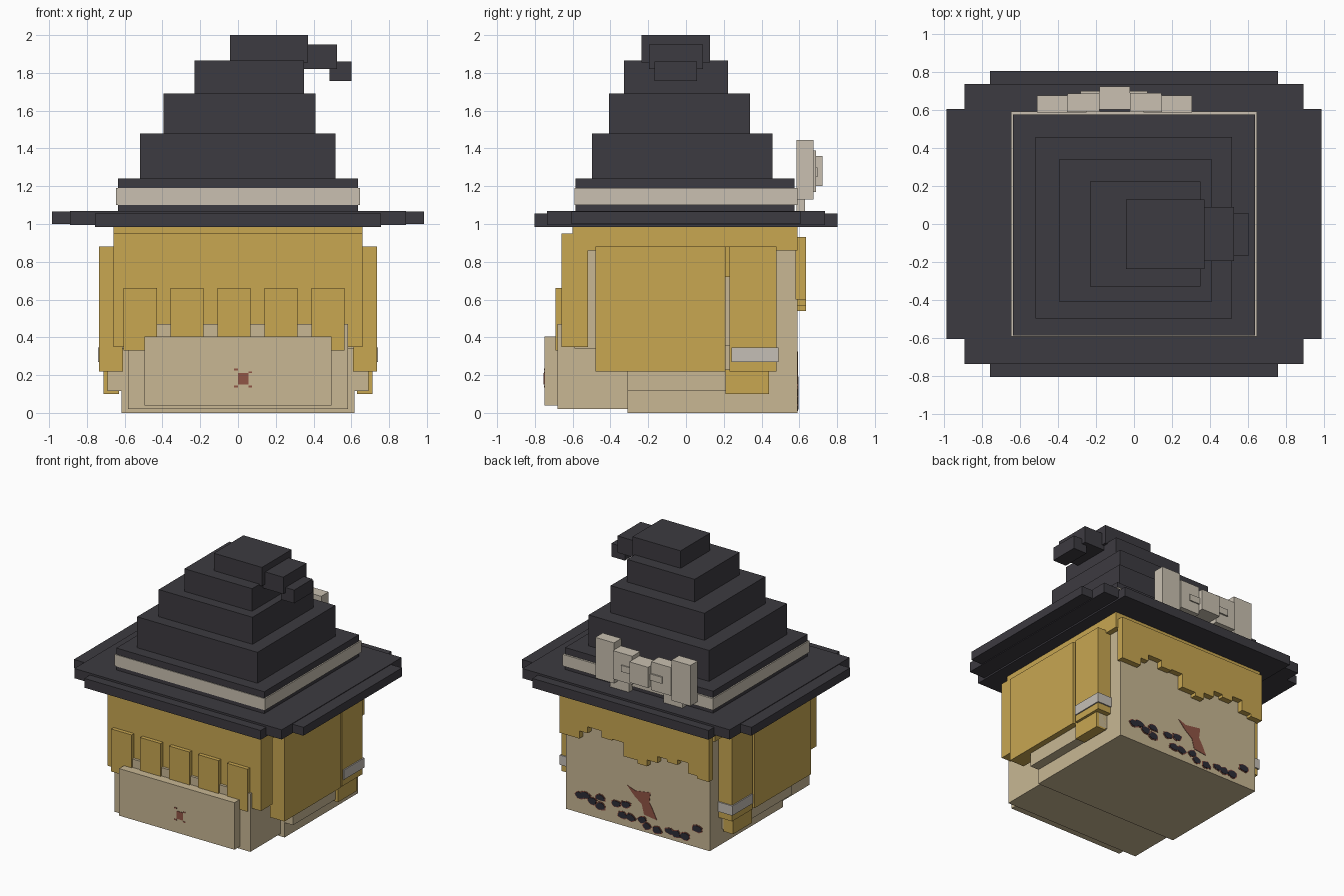
import bpy, bmesh, math, random

if "Cube" in bpy.data.objects:
    bpy.data.objects.remove(bpy.data.objects["Cube"])
random.seed(4)

def mat(name, col):
    m = bpy.data.materials.new(name)
    m.diffuse_color = (*col, 1)
    m.use_nodes = True
    m.node_tree.nodes["Principled BSDF"].inputs["Base Color"].default_value = m.diffuse_color
    return m

HAT = mat("charcoal hat", (0.046, 0.043, 0.052))
GOLD = mat("golden hair", (0.58, 0.385, 0.083))
SKIN = mat("tan skin", (0.58, 0.475, 0.295))
CREAM = mat("cream ribbon", (0.585, 0.53, 0.44))
GREY = mat("pale hair tie", (0.56, 0.52, 0.47))
SCAR = mat("red brown mark", (0.28, 0.09, 0.06))
SPOT = mat("dark spot", (0.026, 0.026, 0.037))

def finish(name, bm, m):
    bmesh.ops.recalc_face_normals(bm, faces=bm.faces)
    me = bpy.data.meshes.new(name)
    bm.to_mesh(me)
    bm.free()
    me.materials.append(m)
    ob = bpy.data.objects.new(name, me)
    bpy.context.collection.objects.link(ob)
    return ob

def box(name, m, x, y, z):
    """Box from (min, max) ranges on each axis."""
    bm = bmesh.new()
    bmesh.ops.create_cube(bm, size=1)
    for v in bm.verts:
        for i, r in enumerate((x, y, z)):
            v.co[i] = r[0] if v.co[i] < 0 else r[1]
    return finish(name, bm, m)

def plate(name, m, pts, y0, y1):
    """Flat outline in x, z extruded from y0 to y1."""
    bm = bmesh.new()
    f = bm.faces.new([bm.verts.new((x, y0, z)) for x, z in pts])
    ext = bmesh.ops.extrude_face_region(bm, geom=[f])
    for v in ext["geom"]:
        if isinstance(v, bmesh.types.BMVert):
            v.co.y = y1
    return finish(name, bm, m)

def sym(w):
    return (-w, w)

# Head
box("head", SKIN, sym(.617), (-.31, .59), (0, .95))
box("upper_skull", SKIN, sym(.615), (-.59, -.30), (.34, .95))
box("lower_head_front", SKIN, sym(.582), (-.68, -.30), (.02, .47))
box("front_panel", SKIN, sym(.495), (-.75, -.67), (.04, .405))

# Hair cap and front curtain with five locks
box("hair_cap", GOLD, sym(.66), (-.60, .59), (.86, 1.0))
box("front_hair", GOLD, sym(.66), (-.66, -.52), (.35, .95))
for i in range(5):
    x = -.605 + i * .2485
    box(f"front_lock_{i + 1}", GOLD, (x, x + .175), (-.69, -.65), (.33, .66))

# Side hair, ties and ears on both sides
for s, side in ((1, "right"), (-1, "left")):
    def side_box(name, m, a, b, y, z):
        box(f"{side}_{name}", m, tuple(sorted((s * a, s * b))), y, z)
    side_box("ear", SKIN, .60, .69, (-.31, .44), (.115, .36))
    side_box("hair_panel", GOLD, .61, .735, (-.48, .21), (.22, .88))
    side_box("hair_strand", GOLD, .61, .732, (.23, .48), (.22, .88))
    side_box("strand_root", GOLD, .61, .70, (.20, .24), (.72, .88))
    side_box("strand_tip", GOLD, .63, .712, (.21, .44), (.10, .23))
    side_box("hair_tie", GREY, .61, .741, (.24, .49), (.27, .345))

# Stepped fringe over the rear face: (left x, right x, bottom z)
fringe = [(.47, .64, .60), (.40, .47, .66), (.28, .40, .71), (.19, .28, .66),
          (.09, .19, .67), (-.03, .09, .565), (-.11, -.03, .54), (-.20, -.11, .59),
          (-.28, -.20, .64), (-.37, -.28, .62), (-.46, -.37, .66),
          (-.54, -.46, .58), (-.64, -.54, .56)]
pts = [(.64, .93)]
for a, b, z in fringe:
    pts += [(b, z), (a, z)]
pts.append((-.64, .93))
plate("rear_fringe", GOLD, pts, .58, .635)

# Hat brim: three overlapping slabs give the stepped corners
box("brim_wide", HAT, sym(.985), sym(.605), (1.0, 1.065))
box("brim_middle", HAT, sym(.89), sym(.735), (.995, 1.07))
box("brim_deep", HAT, sym(.757), sym(.803), (.983, 1.055))

# Hat crown tiers
tiers = [((-.635, .635), (-.585, .575), (1.05, 1.24)),
         ((-.518, .515), (-.497, .457), (1.23, 1.48)),
         ((-.395, .41), (-.408, .338), (1.47, 1.69)),
         ((-.23, .35), (-.328, .222), (1.68, 1.865)),
         ((-.043, .37), (-.235, .128), (1.855, 2.0))]
for i, t in enumerate(tiers):
    box(f"hat_tier_{i + 1}", HAT, *t)
box("hat_tip_bend", HAT, (.30, .525), (-.195, .09), (1.82, 1.95))
box("hat_tip_end", HAT, (.485, .60), (-.168, .058), (1.757, 1.86))
box("hat_band", CREAM, sym(.645), sym(.59), (1.10, 1.19))

# Bow on the rear of the hat
bow = [("bow_end_a", (.145, .305), (.585, .675), (1.13, 1.445)),
       ("bow_end_b", (-.51, -.35), (.585, .675), (1.13, 1.445)),
       ("bow_loop_a", (-.02, .145), (.59, .688), (1.17, 1.39)),
       ("bow_loop_b", (-.35, -.18), (.59, .685), (1.17, 1.39)),
       ("bow_knot", (-.18, -.02), (.60, .722), (1.20, 1.36)),
       ("bow_crease_a", (-.02, .07), (.65, .697), (1.25, 1.30)),
       ("bow_crease_b", (-.28, -.18), (.65, .697), (1.25, 1.30)),
       ("bow_tail_a", (.05, .21), (.585, .63), (1.07, 1.20)),
       ("bow_tail_b", (-.41, -.25), (.585, .63), (1.07, 1.20))]
for n, x, y, z in bow:
    box(n, CREAM, x, y, z)

# Mark on the rear face
plate("rear_mark", SCAR, [(.09, .325), (.02, .30), (-.11, .32), (-.10, .24),
      (-.125, .20), (-.165, .12), (-.055, .135), (-.035, .21), (.03, .26)], .588, .593)

# Dark ragged spots with a red brown rim along the bottom of the rear face
spots = [(.50, .14), (.45, .155), (.39, .12), (.32, .10), (.32, .165), (.185, .155),
         (.10, .17), (.13, .085), (.065, .08), (-.04, .09), (-.08, .05),
         (-.165, .045), (-.27, .065), (-.33, .06), (-.41, .06), (-.51, .145)]
for i, (cx, cz) in enumerate(spots):
    ring = [(math.cos(k * math.pi / 5), math.sin(k * math.pi / 5), random.uniform(.75, 1.15))
            for k in range(10)]
    for n, m, rx, rz, y in (("rim", SCAR, .049, .031, .593), ("spot", SPOT, .041, .025, .596)):
        plate(f"{n}_{i + 1}", m, [(cx + c * r * rx, cz + q * r * rz) for c, q, r in ring], .588, y)

# Small mark on the front panel
box("front_mark", SCAR, (0, .055), (-.754, -.748), (.15, .21))
for i, (x, z) in enumerate([(-.02, .225), (.055, .21), (-.02, .135), (.055, .135)]):
    box(f"front_mark_corner_{i + 1}", SCAR, (x, x + .02), (-.753, -.748), (z, z + .009))
